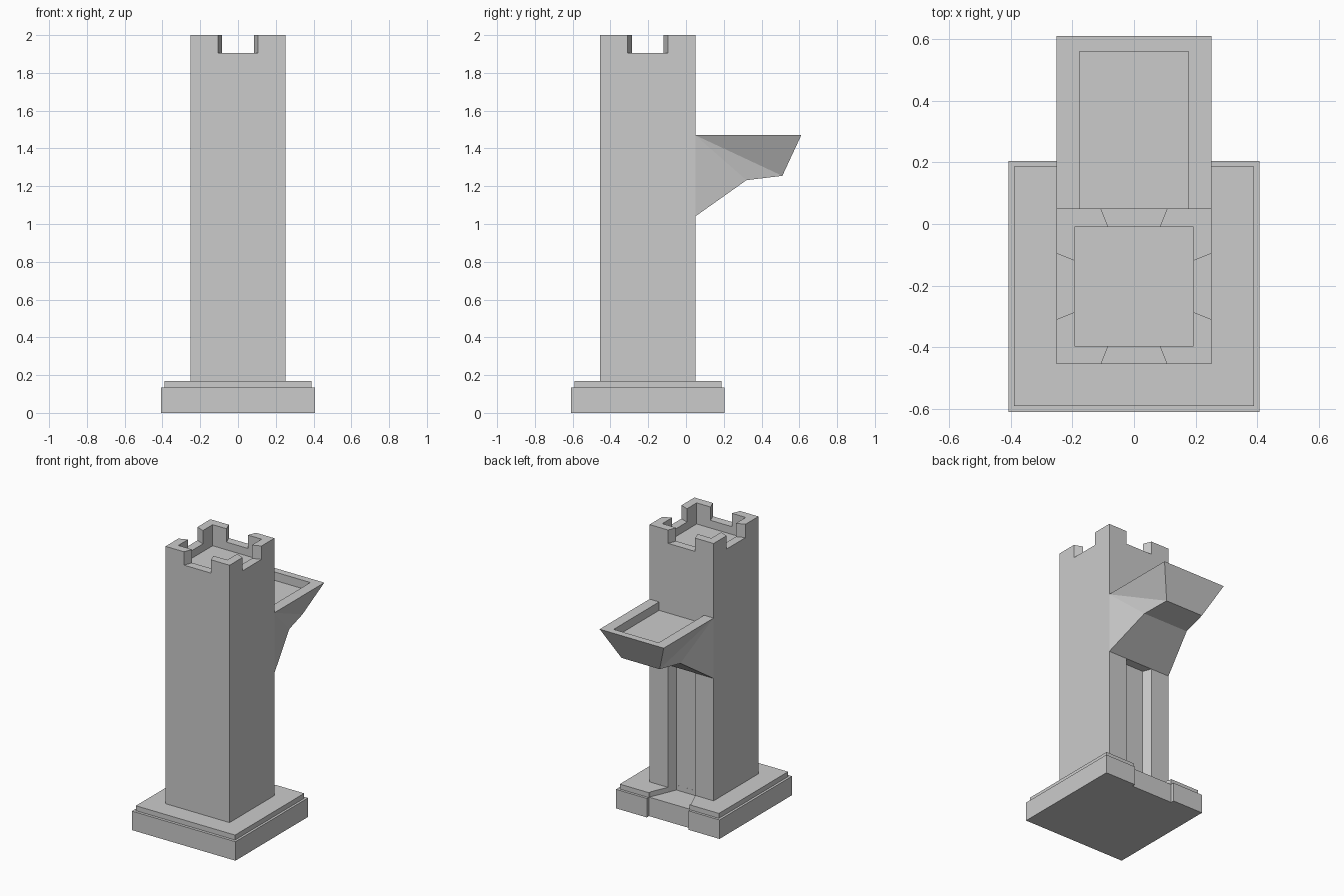
import bpy, bmesh
from mathutils import Matrix, Vector

if "Cube" in bpy.data.objects:
    bpy.data.objects.remove(bpy.data.objects["Cube"])

CY, H = -0.2025, 0.252      # tower centre in y, tower half width


def finish(name, bm):
    bmesh.ops.recalc_face_normals(bm, faces=bm.faces)
    me = bpy.data.meshes.new(name)
    bm.to_mesh(me)
    bm.free()
    ob = bpy.data.objects.new(name, me)
    bpy.context.collection.objects.link(ob)
    return ob


def prism(name, outline, z0, z1):
    bm = bmesh.new()
    lo = [bm.verts.new((x, y, z0)) for x, y in outline]
    hi = [bm.verts.new((x, y, z1)) for x, y in outline]
    n = len(outline)
    bm.faces.new(lo[::-1])
    bm.faces.new(hi)
    for i in range(n):
        j = (i + 1) % n
        bm.faces.new((lo[i], lo[j], hi[j], hi[i]))
    return finish(name, bm)


def rect(x, y0, y1):
    return [(-x, y0), (x, y0), (x, y1), (-x, y1)]


def cut(target, cutter):
    cutter.hide_render = True
    m = target.modifiers.new("cut", 'BOOLEAN')
    m.operation, m.solver, m.object = 'DIFFERENCE', 'EXACT', cutter
    bpy.context.view_layer.objects.active = target
    bpy.ops.object.modifier_apply(modifier=m.name)
    bpy.data.objects.remove(cutter)


def notch(depth, quarter):
    # tapered slot outline in the wall facing +y, turned by quarter turns
    pts = [(-0.115, H + 0.02), (0.115, H + 0.02),
           (0.107 - 0.4 * depth, H - depth), (-0.107 + 0.4 * depth, H - depth)]
    rot = Matrix.Rotation(quarter * 1.5707963, 2)
    return [tuple(rot @ Vector(p) + Vector((0, CY))) for p in pts]


# Tower shaft with sunken roof, four battlement gaps and the rear groove
tower = prism("tower", rect(H, CY - H, CY + H), 0.1, 2.0)
cut(tower, prism("roof_cutter", rect(0.193, CY - 0.193, CY + 0.193), 1.85, 2.1))
for q in range(4):
    cut(tower, prism("gap_cutter", notch(0.1, q), 1.905, 2.1))
cut(tower, prism("groove_cutter", notch(0.06, 0), 0.05, 1.04))

# Stepped base with a recessed path at the back
base = prism("base", rect(0.407, -0.61, 0.205), 0, 0.135)
cut(base, prism("base_notch_cutter", rect(0.165, 0.18, 0.3), -0.1, 0.3))
step = prism("base_step", rect(0.39, -0.59, 0.187), 0.135, 0.17)
cut(step, prism("path_cutter",
                [(-0.083, -0.01), (0.083, -0.01), (0.107, 0.05), (0.16, 0.17),
                 (0.16, 0.3), (-0.16, 0.3), (-0.16, 0.17), (-0.107, 0.05)], 0.1, 0.3))

# Cantilevered tray: side profile (half width, y, z) with tapering underside
profile = [(H, 0.049, 1.47), (H, 0.61, 1.47), (0.15, 0.51, 1.255),
           (0.18, 0.32, 1.232), (H, 0.049, 1.04)]
bm = bmesh.new()
L = [bm.verts.new((-x, y, z)) for x, y, z in profile]
R = [bm.verts.new(p) for p in profile]
for i in range(5):
    j = (i + 1) % 5
    bm.faces.new((L[i], L[j], R[j], R[i]))
for side in (L, R):
    for i in (1, 2, 3):
        bm.faces.new((side[0], side[i], side[i + 1]))
tray = finish("tray", bm)
cut(tray, prism("tray_cutter", rect(0.177, 0.0, 0.56), 1.41, 1.6))
